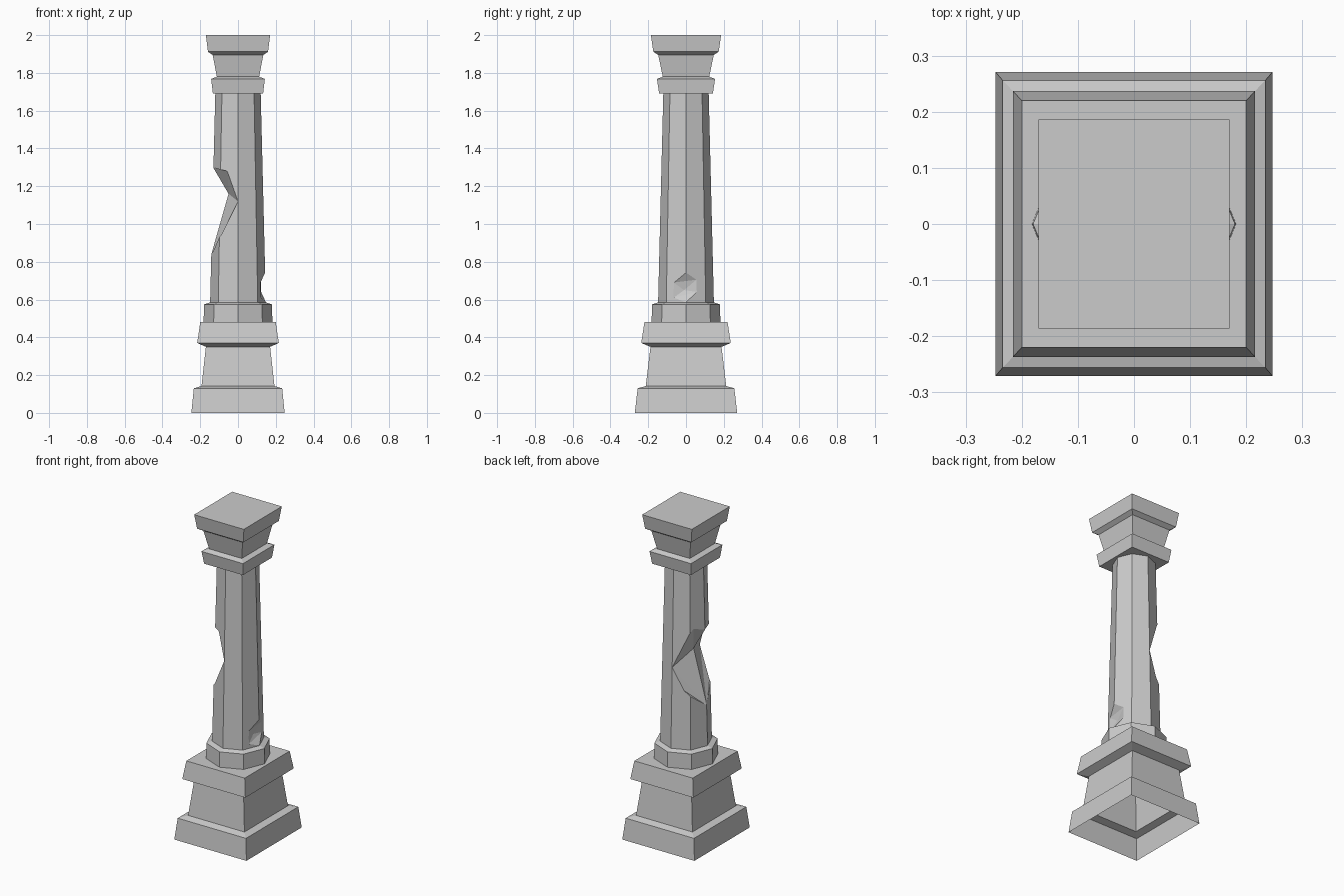
import bpy, bmesh
from math import cos, sin, pi

cube = bpy.data.objects.get("Cube")
if cube:
    bpy.data.objects.remove(cube)

stone = bpy.data.materials.new("grey_stone")
GREY = (0.6, 0.6, 0.6, 1)
stone.diffuse_color = GREY
stone.use_nodes = True
stone.node_tree.nodes["Principled BSDF"].inputs["Base Color"].default_value = GREY


def finish(name, bm):
    """Turn a bmesh into a flat-shaded stone object."""
    bmesh.ops.recalc_face_normals(bm, faces=bm.faces)
    mesh = bpy.data.meshes.new(name)
    bm.to_mesh(mesh)
    bm.free()
    mesh.materials.append(stone)
    obj = bpy.data.objects.new(name, mesh)
    bpy.context.collection.objects.link(obj)
    return obj


def square(x, y, z):
    return [(x, -y, z), (x, y, z), (-x, y, z), (-x, -y, z)]


def octagon(r, z):
    return [(r * cos(i * pi / 4), r * sin(i * pi / 4), z) for i in range(8)]


def loft(name, sections, bottom=True):
    """Skin a stack of cross-sections, capped on top and optionally below."""
    bm = bmesh.new()
    rings = [[bm.verts.new(p) for p in s] for s in sections]
    for low, high in zip(rings, rings[1:]):
        n = len(low)
        for i in range(n):
            j = (i + 1) % n
            bm.faces.new((low[i], low[j], high[j], high[i]))
    bm.faces.new(rings[-1])
    if bottom:
        bm.faces.new(rings[0][::-1])
    return finish(name, bm)


def chip(target, name, rim, deep):
    """Break a piece off: cut with the hull of a surface rim and a deep point."""
    bm = bmesh.new()
    for x, y, z in rim:
        bm.verts.new((x, y, z))
        bm.verts.new((x * 2, y * 2, z))
    bm.verts.new(deep)
    hull = bmesh.ops.convex_hull(bm, input=bm.verts)
    loose = {v for v in hull["geom_interior"] if isinstance(v, bmesh.types.BMVert)}
    bmesh.ops.delete(bm, geom=list(loose), context='VERTS')
    cutter = finish(name, bm)
    cutter.hide_render = True
    mod = target.modifiers.new(name, 'BOOLEAN')
    mod.operation = 'DIFFERENCE'
    mod.solver = 'EXACT'
    mod.object = cutter
    graph = bpy.context.evaluated_depsgraph_get()
    result = bpy.data.meshes.new_from_object(target.evaluated_get(graph))
    target.modifiers.clear()
    target.data = result
    bpy.data.objects.remove(cutter)


# Stepped square pedestal, open underneath
loft("pedestal", [square(*s) for s in (
    (0.247, 0.271, 0), (0.234, 0.256, 0.13), (0.193, 0.213, 0.142),
    (0.17, 0.188, 0.35), (0.216, 0.237, 0.37), (0.2, 0.22, 0.48))], bottom=False)

# Eight-sided collar below the shaft
loft("collar", [octagon(*s) for s in ((0.182, 0.48), (0.18, 0.574), (0.15, 0.584))])

# Tapered eight-sided shaft
shaft = loft("shaft", [octagon(0.148, 0.57), octagon(0.12, 1.7)])

# Large break on the right side, front and back halves meeting in a ridge
ridge = (-0.05, -0.003, 1.16)
side = [(-0.132, 0, 1.3), (-0.144, 0, 0.83)]
chip(shaft, "front_break", side + [
    (-0.055, -0.113, 1.28), (0, -0.135, 1.12), (-0.099, -0.099, 0.95)], ridge)
chip(shaft, "back_break", side + [
    (-0.1, 0.07, 1.32), (0, 0.136, 1.08), (-0.064, 0.113, 0.946)], ridge)

# Small chip low on the left side
chip(shaft, "small_chip", [
    (0.145, 0, 0.745), (0.119, -0.065, 0.69), (0.119, -0.065, 0.61),
    (0.148, 0, 0.585), (0.123, 0.06, 0.64), (0.122, 0.055, 0.705)],
    (0.112, -0.01, 0.65))

# Square capital
loft("capital", [square(*s) for s in (
    (0.133, 0.142, 1.69), (0.142, 0.154, 1.768), (0.112, 0.123, 1.78),
    (0.134, 0.147, 1.895), (0.159, 0.173, 1.912), (0.17, 0.186, 2))])
